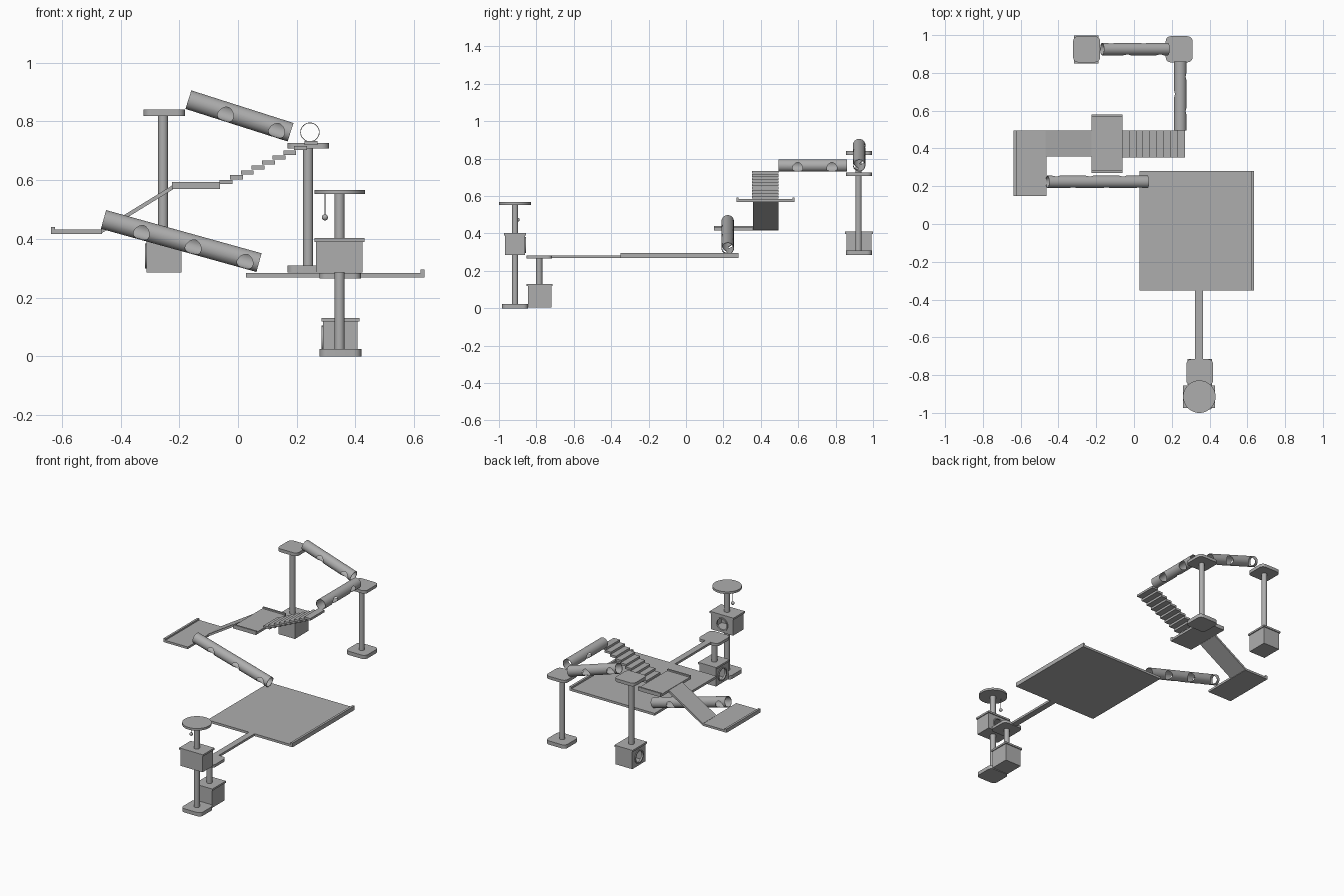
import bpy, bmesh, math
from mathutils import Vector

if "Cube" in bpy.data.objects:
    bpy.data.objects.remove(bpy.data.objects["Cube"])

grey = bpy.data.materials.new("plain_grey")
grey.diffuse_color = (0.42, 0.42, 0.42, 1)
grey.use_nodes = True
grey.node_tree.nodes["Principled BSDF"].inputs["Base Color"].default_value = grey.diffuse_color


def finish(ob, name, smooth=False):
    ob.name = name
    ob.data.name = name
    ob.data.materials.clear()
    ob.data.materials.append(grey)
    if smooth:
        bpy.ops.object.select_all(action='DESELECT')
        ob.select_set(True)
        bpy.context.view_layer.objects.active = ob
        bpy.ops.object.shade_smooth_by_angle(angle=math.radians(35))
    return ob


def box(name, x0, x1, y0, y1, z0, z1, corner=0.0):
    """Box from its limits, optionally with rounded upright edges."""
    bm = bmesh.new()
    bmesh.ops.create_cube(bm, size=1)
    for v in bm.verts:
        v.co = Vector(((x0 + x1) / 2 + v.co.x * (x1 - x0),
                       (y0 + y1) / 2 + v.co.y * (y1 - y0),
                       (z0 + z1) / 2 + v.co.z * (z1 - z0)))
    if corner:
        up = [e for e in bm.edges
              if abs(e.verts[0].co.z - e.verts[1].co.z) > 1e-5]
        bmesh.ops.bevel(bm, geom=up, offset=corner, segments=6,
                        profile=0.5, affect='EDGES')
    me = bpy.data.meshes.new(name)
    bm.to_mesh(me)
    bm.free()
    ob = bpy.data.objects.new(name, me)
    bpy.context.collection.objects.link(ob)
    return finish(ob, name, corner > 0)


def rod(name, a, b, r, sides=32):
    """Solid cylinder between two points."""
    a, b = Vector(a), Vector(b)
    bpy.ops.mesh.primitive_cylinder_add(vertices=sides, radius=r, depth=(b - a).length,
                                        location=(a + b) / 2)
    ob = bpy.context.object
    ob.rotation_euler = (b - a).to_track_quat('Z', 'Y').to_euler()
    return finish(ob, name, True)


def cut(ob, cutter):
    """Subtract a helper and delete it."""
    cutter.hide_render = True
    m = ob.modifiers.new("cut", 'BOOLEAN')
    m.operation, m.solver, m.object = 'DIFFERENCE', 'EXACT', cutter
    bpy.ops.object.select_all(action='DESELECT')
    ob.select_set(True)
    bpy.context.view_layer.objects.active = ob
    bpy.ops.object.modifier_apply(modifier=m.name)
    bpy.data.objects.remove(cutter, do_unlink=True)


def tunnel(name, a, b, side, holes, r=0.033):
    """Thin tube with round holes; holes = (fraction, +1/-1 for the side)."""
    a, b = Vector(a), Vector(b)
    axis = (b - a).normalized()
    ob = rod(name, a, b, r, 48)
    cut(ob, rod("bore", a - axis * 0.02, b + axis * 0.02, r - 0.0025, 48))
    side = Vector(side)
    down = axis.cross(side).normalized()
    if down.z > 0:
        down = -down
    tilt = math.radians(27)
    for t, s in holes:
        p = a.lerp(b, t)
        d = side * s * math.cos(tilt) + down * math.sin(tilt)
        cut(ob, rod("hole", p, p + d * 0.06, 0.0275, 32))
    finish(ob, name, True)


def house(name, x0, x1, y0, y1, z0, z1, face):
    """Hollow box with a lid and a ringed round door on the given side."""
    ob = box(name, x0, x1, y0, y1, z0, z1 - 0.012)
    w = 0.008
    cut(ob, box("cavity", x0 + w, x1 - w, y0 + w, y1 - w, z0 + w, z1 - 0.02))
    f = Vector(face)
    c = Vector(((x0 + x1) / 2, (y0 + y1) / 2, (z0 + z1) / 2 - 0.006))
    door = c + Vector((f.x * (x1 - x0) / 2, f.y * (y1 - y0) / 2, 0))
    cut(ob, rod("door_cut", door - f * 0.03, door + f * 0.03, 0.036))
    finish(ob, name)
    ring = rod(name + "_door_ring", door, door + f * 0.005, 0.043)
    cut(ring, rod("ring_cut", door - f * 0.03, door + f * 0.03, 0.035))
    finish(ring, name + "_door_ring", True)
    o = 0.006
    box(name + "_lid", x0 - o, x1 + o, y0 - o, y1 + o, z1 - 0.012, z1)


def pad(name, x, y, z0, z1):
    box(name, x - 0.071, x + 0.071, y - 0.069, y + 0.069, z0, z1, 0.026)


def post(name, x, y, z0, z1):
    rod(name, (x, y, z0), (x, y, z1), 0.017)


# Front tall tower with hanging toy
fx, fy = 0.346, -0.914
pad("front_base", fx + 0.003, fy, 0, 0.024)
post("front_lower_post", fx, fy, 0.02, 0.29)
house("front_house", 0.266, 0.424, -0.967, -0.861, 0.285, 0.402, (0, 1, 0))
post("front_upper_post", fx, fy, 0.40, 0.555)
rod("round_perch", (fx, fy, 0.553), (fx, fy, 0.567), 0.086, 48)
rod("toy_string", (0.296, -0.90, 0.48), (0.296, -0.90, 0.555), 0.0015, 8)
bpy.ops.mesh.primitive_uv_sphere_add(segments=20, ring_count=12, radius=0.0105,
                                     location=(0.296, -0.90, 0.473))
finish(bpy.context.object, "toy_ball", True)

# Front short tower
house("low_house", 0.29, 0.407, -0.846, -0.72, 0.004, 0.13, (-1, 0, 0))
post("low_post", fx, -0.785, 0.128, 0.27)
pad("low_perch", fx + 0.002, -0.785, 0.265, 0.283)

# Bridge and large board with raised right edge
box("bridge", 0.324, 0.364, -0.72, -0.345, 0.269, 0.283)
box("large_board", 0.028, 0.635, -0.351, 0.281, 0.268, 0.283)
box("large_board_lip", 0.621, 0.636, -0.351, 0.281, 0.268, 0.295)

# Lower left landing, ramp and deck
box("left_landing", -0.637, -0.464, 0.149, 0.495, 0.417, 0.431)
box("left_landing_lip", -0.637, -0.623, 0.149, 0.495, 0.417, 0.441)
ramp = box("ramp", -0.468, -0.222, 0.357, 0.495, 0.417, 0.432)
for v in ramp.data.vertices:
    if v.co.x > -0.3:
        v.co.z += 0.151
box("deck", -0.224, -0.062, 0.271, 0.580, 0.569, 0.584)
box("deck_front_lip", -0.224, -0.062, 0.271, 0.282, 0.569, 0.593)
box("deck_back_lip", -0.224, -0.062, 0.569, 0.580, 0.569, 0.593)

# Stairs
for i in range(9):
    x, z = -0.063 + i * 0.0362, 0.600 + i * 0.0167
    box(f"step_{i + 1}", x, x + 0.044, 0.352, 0.495, z - 0.014, z)

# Back right tower
pad("back_right_base", 0.239, 0.925, 0.285, 0.309)
post("back_right_post", 0.239, 0.922, 0.30, 0.712)
pad("back_right_perch", 0.239, 0.925, 0.708, 0.727)

# Back left tower
house("back_house", -0.311, -0.193, 0.857, 0.993, 0.285, 0.41, (-1, 0, 0))
post("back_left_post", -0.255, 0.922, 0.405, 0.825)
pad("back_left_perch", -0.251, 0.925, 0.819, 0.84)

# Tunnels with holes alternating sides
tunnel("lower_tunnel", (-0.458, 0.223, 0.466), (0.0716, 0.223, 0.319), (0, 1, 0),
       [((i + 0.5) / 6, 1 if i % 2 == 0 else -1) for i in range(6)])
tunnel("upper_tunnel", (-0.169, 0.926, 0.874), (0.179, 0.926, 0.763), (0, 1, 0),
       [((i + 0.5) / 4, 1 if i % 2 == 0 else -1) for i in range(4)])
tunnel("side_tunnel", (0.245, 0.494, 0.763), (0.245, 0.861, 0.763), (1, 0, 0),
       [(0.28, 1), (0.53, -1), (0.78, 1)])
